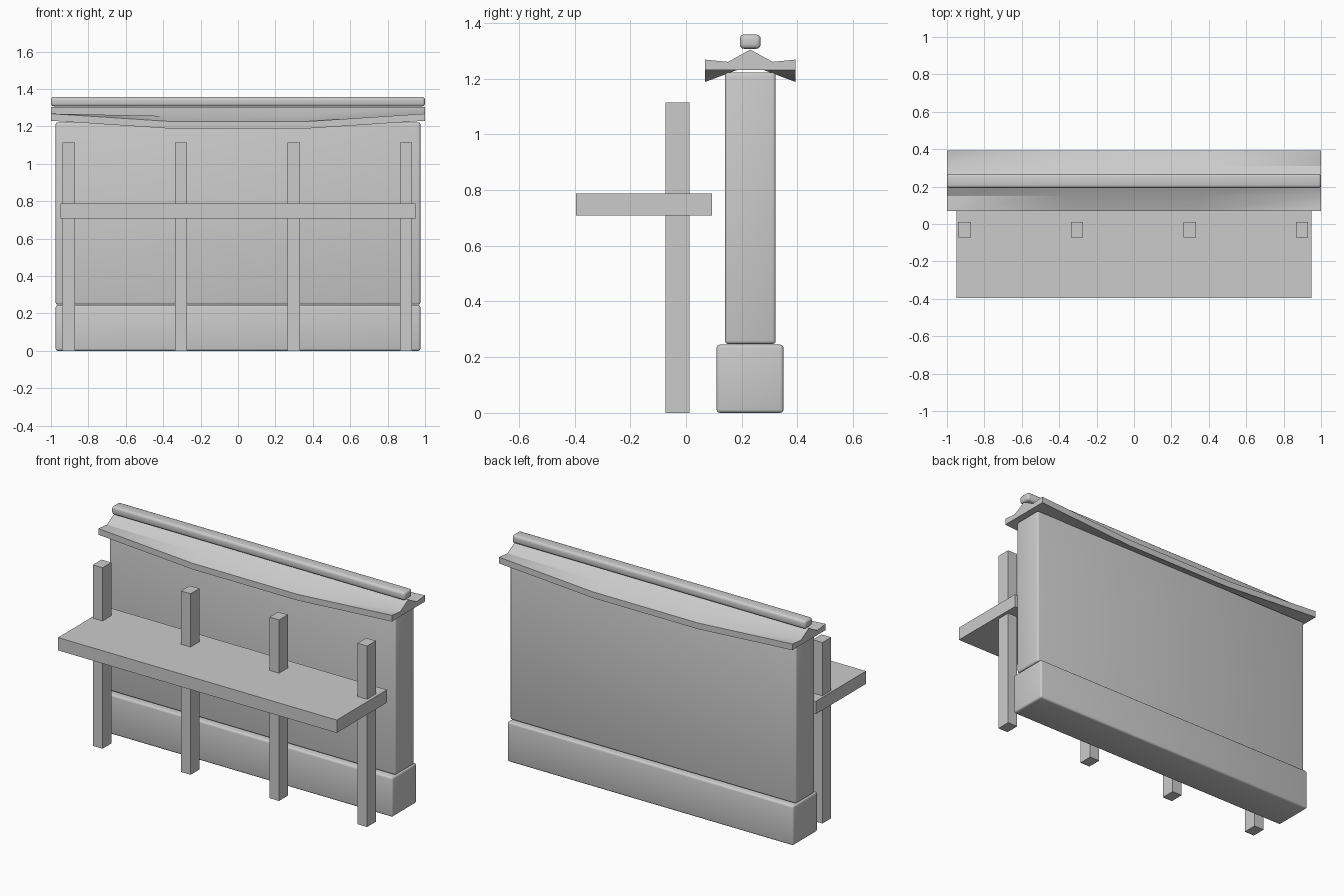
import bpy, bmesh, math

cube = bpy.data.objects.get("Cube")
if cube:
    bpy.data.objects.remove(cube)

grey = bpy.data.materials.new("plain_grey")
grey.use_nodes = True
COLOUR = (0.6, 0.6, 0.6, 1)
grey.diffuse_color = COLOUR
grey.node_tree.nodes["Principled BSDF"].inputs["Base Color"].default_value = COLOUR


def add_object(name, bm, smooth=False):
    bmesh.ops.recalc_face_normals(bm, faces=bm.faces)
    mesh = bpy.data.meshes.new(name)
    bm.to_mesh(mesh)
    bm.free()
    mesh.materials.append(grey)
    obj = bpy.data.objects.new(name, mesh)
    bpy.context.collection.objects.link(obj)
    if smooth:
        bpy.ops.object.select_all(action="DESELECT")
        obj.select_set(True)
        bpy.context.view_layer.objects.active = obj
        bpy.ops.object.shade_smooth_by_angle(angle=math.radians(30))
    return obj


def box(name, xs, ys, zs, bevel=0):
    bm = bmesh.new()
    bmesh.ops.create_cube(bm, size=1)
    for v in bm.verts:
        for axis, (lo, hi) in enumerate((xs, ys, zs)):
            v.co[axis] = lo if v.co[axis] < 0 else hi
    if bevel:
        bmesh.ops.bevel(bm, geom=bm.edges[:], offset=bevel, segments=3,
                        profile=0.5, affect="EDGES")
    return add_object(name, bm, bool(bevel))


# Wall and its plinth
box("plinth", (-0.975, 0.975), (0.11, 0.35), (0, 0.245), 0.012)
box("wall", (-0.975, 0.975), (0.14, 0.322), (0.247, 1.222), 0.012)

# Counter carried by four posts
box("counter", (-0.95, 0.95), (-0.395, 0.093), (0.708, 0.787))
for i, x in enumerate((-0.905, -0.305, 0.298, 0.898)):
    box(f"post_{i + 1}", (x - 0.033, x + 0.033), (-0.073, 0.012), (0, 1.115))

# Ridge bar
box("ridge_bar", (-1, 1), (0.193, 0.268), (1.307, 1.358), 0.015)


# Roof: four cross-sections, with eaves that lift towards both ends
def section(x):
    end = abs(x) == 1
    eave, kink = (1.268, 1.26) if end else (1.226, 1.255)
    mid = 0.231
    front = [(-0.05, 1.23), (-0.162, eave - 0.038), (-0.162, eave), (-0.08, kink)]
    back = [(-y, z) for y, z in reversed(front)]
    return [(x, mid + y, z) for y, z in front + [(0, 1.304)] + back]


bm = bmesh.new()
rings = [[bm.verts.new(p) for p in section(x)] for x in (-1, -0.36, 0.36, 1)]
for r, s in zip(rings, rings[1:]):
    for j in range(len(r)):
        k = (j + 1) % len(r)
        bm.faces.new((r[j], r[k], s[k]))
        bm.faces.new((r[j], s[k], s[j]))
for ring in (rings[0], rings[-1]):
    bm.faces.new(ring)
bmesh.ops.triangulate(bm, faces=[f for f in bm.faces if len(f.verts) > 4])
add_object("roof", bm, True)
